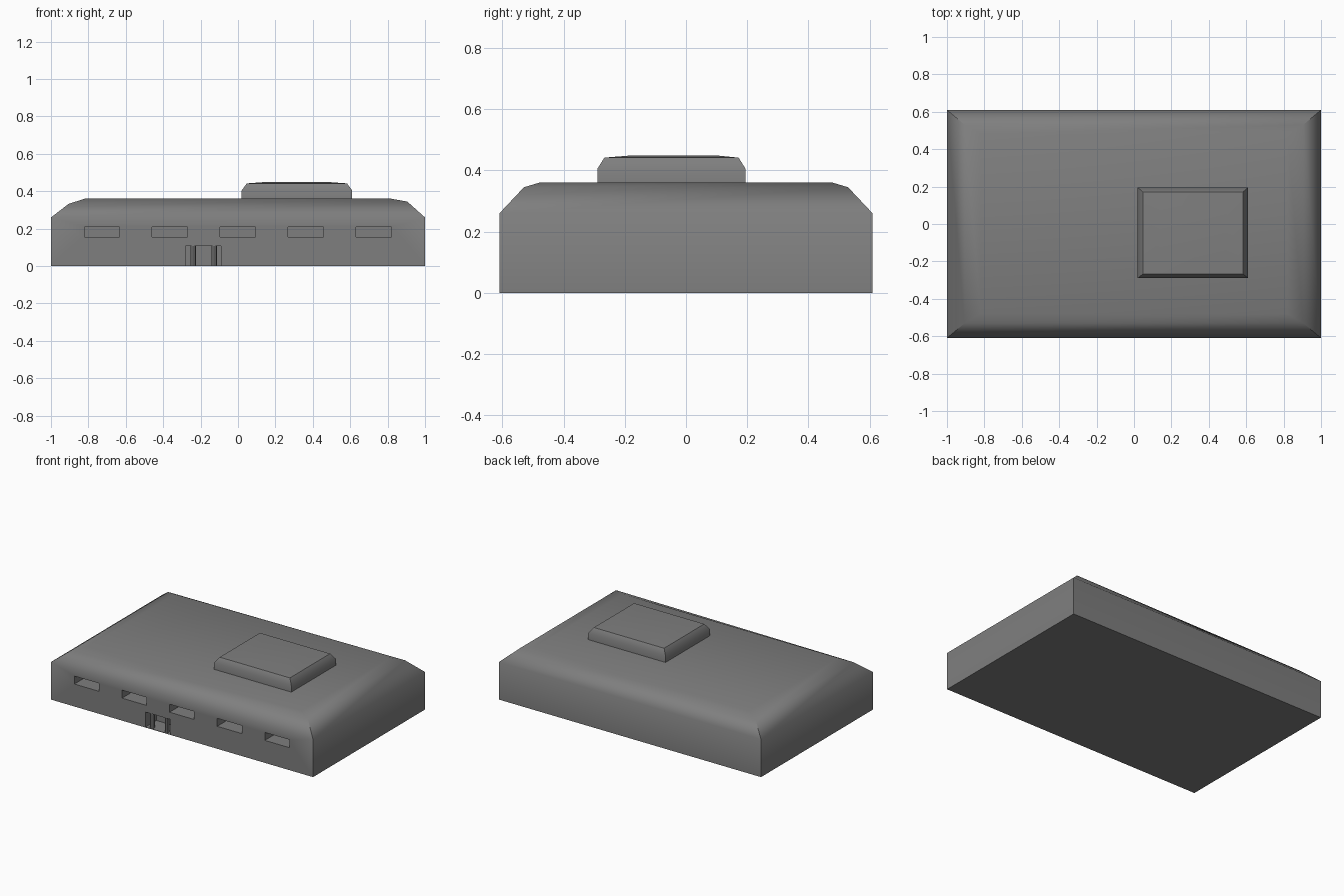
import bpy, bmesh, math
from mathutils import Matrix, Vector

if "Cube" in bpy.data.objects:
    bpy.data.objects.remove(bpy.data.objects["Cube"])

grey = bpy.data.materials.new("concrete grey")
grey.diffuse_color = (0.21, 0.21, 0.21, 1)
grey.use_nodes = True
grey.node_tree.nodes["Principled BSDF"].inputs["Base Color"].default_value = grey.diffuse_color


def add_object(name, bm):
    bmesh.ops.recalc_face_normals(bm, faces=bm.faces)
    mesh = bpy.data.meshes.new(name)
    bm.to_mesh(mesh)
    bm.free()
    mesh.materials.append(grey)
    ob = bpy.data.objects.new(name, mesh)
    bpy.context.collection.objects.link(ob)
    return ob


def stacked(name, rings):
    """Solid from rectangular rings (x0, x1, y0, y1, z at x0, z at x1)."""
    bm = bmesh.new()
    loops = []
    for x0, x1, y0, y1, za, zb in rings:
        loops.append([bm.verts.new(p) for p in
                      ((x0, y0, za), (x1, y0, zb), (x1, y1, zb), (x0, y1, za))])
    bm.faces.new(loops[0])
    bm.faces.new(loops[-1])
    for a, b in zip(loops, loops[1:]):
        for i in range(4):
            j = (i + 1) % 4
            bm.faces.new((a[i], a[j], b[j], b[i]))
    return add_object(name, bm)


def box(bm, x0, x1, y0, y1, z0, z1):
    m = Matrix.Translation(((x0 + x1) / 2, (y0 + y1) / 2, (z0 + z1) / 2))
    bmesh.ops.create_cube(bm, size=1, matrix=m @ Matrix.Diagonal((x1 - x0, y1 - y0, z1 - z0, 1)))


def smooth(ob, degrees):
    bpy.ops.object.select_all(action='DESELECT')
    ob.select_set(True)
    bpy.context.view_layer.objects.active = ob
    bpy.ops.object.shade_smooth_by_angle(angle=math.radians(degrees))


# main building with sloped roof edges
body = stacked("building_body", [
    (-1, 1, -0.61, 0.61, 0, 0),
    (-1, 1, -0.61, 0.61, 0.26, 0.26),
    (-0.905, 0.905, -0.53, 0.53, 0.333, 0.345),
    (-0.82, 0.82, -0.48, 0.48, 0.36, 0.36),
])

# five window slots and the doorway, cut into the front
bm = bmesh.new()
for i in range(5):
    x = -0.728 + i * 0.3635
    box(bm, x - 0.094, x + 0.094, -0.7, -0.48, 0.155, 0.21)
box(bm, -0.28, -0.09, -0.7, -0.49, 0.003, 0.107)
cutter = add_object("front_cutter", bm)
cutter.hide_render = True
mod = body.modifiers.new("front_openings", 'BOOLEAN')
mod.operation = 'DIFFERENCE'
mod.solver = 'EXACT'
mod.object = cutter
bpy.context.view_layer.objects.active = body
bpy.ops.object.modifier_apply(modifier=mod.name)
bpy.data.objects.remove(cutter)
smooth(body, 53)

# raised roof block with bevelled rim and slightly domed top
block = stacked("roof_block", [
    (0.02, 0.61, -0.29, 0.195, 0.35, 0.35),
    (0.02, 0.61, -0.29, 0.195, 0.405, 0.405),
    (0.047, 0.583, -0.267, 0.172, 0.442, 0.442),
    (0.14, 0.49, -0.18, 0.10, 0.449, 0.449),
])
smooth(block, 45)

# door columns
for side, x in (("left", -0.24), ("right", -0.128)):
    bm = bmesh.new()
    bmesh.ops.create_cone(bm, cap_ends=True, segments=8, radius1=0.015, radius2=0.015,
                          depth=0.105, matrix=Matrix.Translation((x, -0.59, 0.055)))
    add_object(side + "_door_column", bm)
